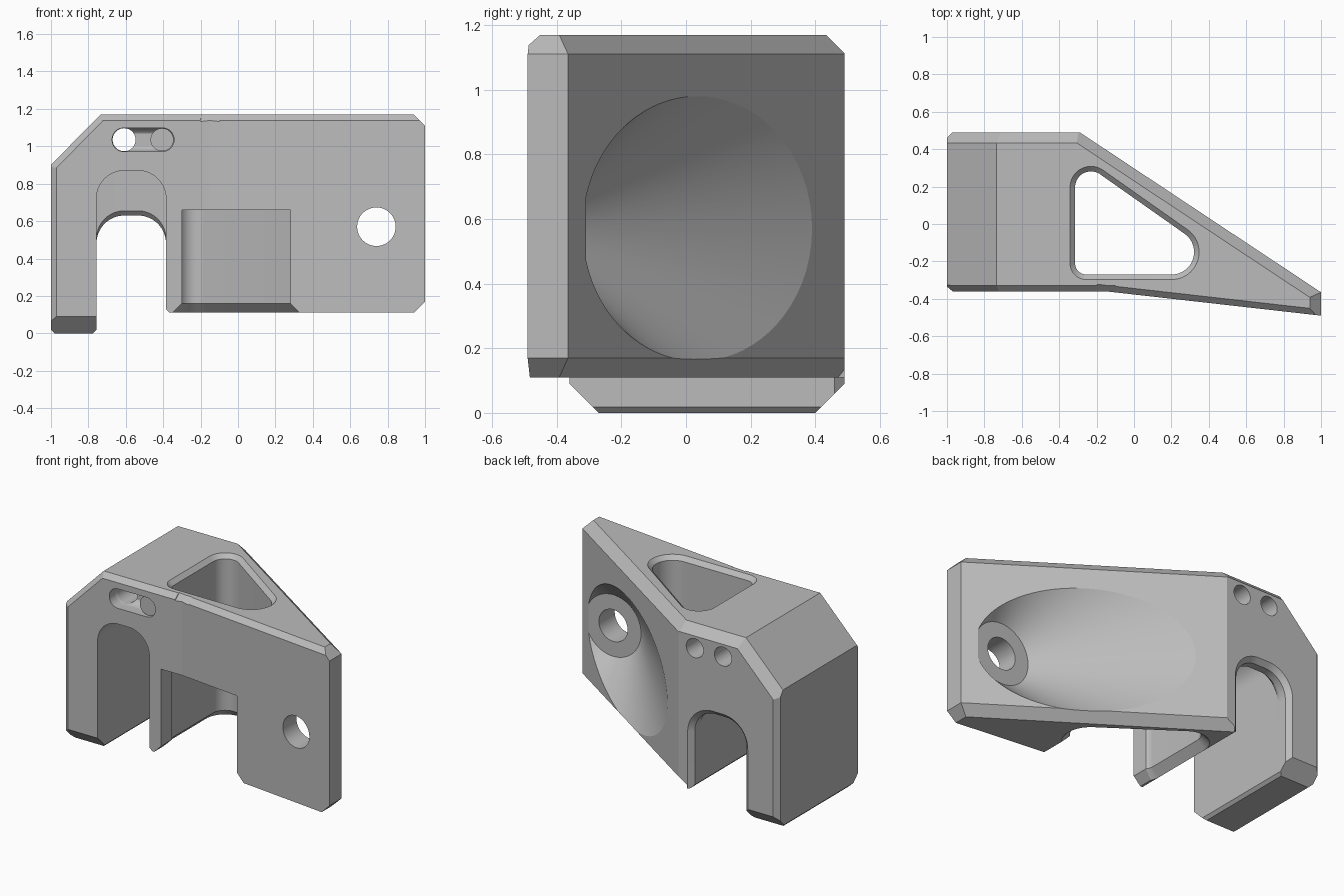
import bpy, bmesh, math
from mathutils import Vector

cube = bpy.data.objects.get("Cube")
if cube:
    bpy.data.objects.remove(cube, do_unlink=True)

grey = bpy.data.materials.new("plain grey")
grey.use_nodes = True
colour = (0.5, 0.5, 0.5, 1)
grey.diffuse_color = colour
grey.node_tree.nodes["Principled BSDF"].inputs["Base Color"].default_value = colour


def make(name, verts, faces):
    bm = bmesh.new()
    vs = [bm.verts.new(v) for v in verts]
    for f in faces:
        bm.faces.new([vs[i] for i in f])
    bmesh.ops.recalc_face_normals(bm, faces=bm.faces)
    mesh = bpy.data.meshes.new(name)
    bm.to_mesh(mesh)
    bm.free()
    mesh.materials.append(grey)
    ob = bpy.data.objects.new(name, mesh)
    bpy.context.collection.objects.link(ob)
    return ob


def loft(name, axis, rings):
    """Closed solid through (level, 2D outline) rings along y or z."""
    n = len(rings[0][1])
    verts = [(a, lv, b) if axis == "y" else (a, b, lv) for lv, ring in rings for a, b in ring]
    faces = [range(n), range(len(verts) - n, len(verts))]
    for k in range(len(rings) - 1):
        for i in range(n):
            j = (i + 1) % n
            faces.append((k * n + i, k * n + j, k * n + n + j, k * n + n + i))
    return make(name, verts, faces)


def rounded(corners, off=0):
    """Convex outline from (x, y, radius) corners, grown by off."""
    out = []
    for i, (x, y, r) in enumerate(corners):
        p = Vector((x, y))
        d1 = (Vector(corners[i - 1][:2]) - p).normalized()
        d2 = (Vector(corners[(i + 1) % len(corners)][:2]) - p).normalized()
        half = d1.angle(d2) / 2
        c = p + (d1 + d2).normalized() * r / math.sin(half)
        n1 = (p + d1 * r / math.tan(half) - c).normalized()
        n2 = (p + d2 * r / math.tan(half) - c).normalized()
        steps = math.ceil((math.pi - 2 * half) / math.radians(5.5))
        out += [tuple(c + n1.slerp(n2, s / steps) * (r + off)) for s in range(steps + 1)]
    return out


def circle(cx, cy, r, n=96):
    return [(cx + r * math.cos(math.tau * i / n), cy + r * math.sin(math.tau * i / n)) for i in range(n)]


def combine(body, other, operation="DIFFERENCE"):
    other.hide_render = True
    mod = body.modifiers.new("cut", "BOOLEAN")
    mod.operation, mod.object, mod.solver = operation, other, "EXACT"
    bpy.context.view_layer.objects.active = body
    bpy.ops.object.modifier_apply(modifier=mod.name)
    bpy.data.objects.remove(other, do_unlink=True)


def chamfer(body, a, b, u, v, ext=0.05):
    """Cut the edge a-b back by the inward vectors u and v."""
    a, b, u, v = map(Vector, (a, b, u, v))
    d = (b - a).normalized() * ext
    tri = (-(u + v), u * 1.5 - v * 0.5, v * 1.5 - u * 0.5)
    verts = [a - d + t for t in tri] + [b + d + t for t in tri]
    combine(body, make("chamfer_cutter", verts,
                       [(0, 1, 2), (3, 4, 5), (0, 1, 4, 3), (1, 2, 5, 4), (2, 0, 3, 5)]))


# Bracket body: front silhouette crossed with the plan outline
TOP, BASE, FRONT, BACK = 1.17, 0.11, -0.36, 0.49
side = [(-1.05, 0.07), (-0.98, 0), (-0.775, 0), (-0.757, 0.018), (-0.757, BASE), (0.94, BASE),
        (1.05, 0.22), (1.05, 1.06), (0.94, TOP), (-0.735, TOP), (-1.05, 0.85)]
plan = [(-1, -0.335), (-0.97, FRONT), (-0.15, FRONT), (1, -0.49), (1, -0.365),
        (-0.29, BACK), (-0.97, BACK), (-1, 0.46)]
body = loft("bracket_body", "y", [(-0.7, side), (0.7, side)])
combine(body, loft("plan_cutter", "z", [(-0.2, plan), (1.4, plan)]), "INTERSECT")

# Edge chamfers along the front and back rims
slope_in = Vector((0.71, 0, -0.7))
for y, inward, size in ((FRONT, 1, 0.032), (BACK, -1, 0.056)):
    u = (0, inward * size, 0)
    chamfer(body, (-1, y, 0.9), (-0.735, y, TOP), u, slope_in * size)
    chamfer(body, (-0.735, y, TOP), (-0.15 if inward > 0 else -0.29, y, TOP), u, (0, 0, -size))
    chamfer(body, (-1.05, y, 0), (-0.75, y, 0), (0, inward * 0.09, 0), (0, 0, 0.09))
chamfer(body, (-0.15, FRONT, TOP), (1, -0.49, TOP), (0.0034, 0.032, 0), (0, 0, -0.032))
slant_in = Vector((-0.552, -0.833, 0)) * 0.056
for z, dz in ((TOP, -0.06), (BASE, 0.06)):
    chamfer(body, (-0.29, BACK, z), (1, -0.365, z), slant_in, (0, 0, dz))


# Arched slot with a lower lip at the back
def arch(top, off=0):
    return rounded([(-0.757, -0.3, 0.005), (-0.385, -0.3, 0.005),
                    (-0.385, top, 0.15), (-0.757, top, 0.15)], off)


combine(body, loft("slot_cutter", "y", [
    (-0.7, arch(0.87)), (0.379, arch(0.87)), (0.385, arch(0.655)), (0.41, arch(0.63)),
    (0.46, arch(0.63)), (BACK, arch(0.63, 0.03)), (0.52, arch(0.63, 0.06))]))
chamfer(body, (-0.385, -0.5, BASE), (-0.385, 0.6, BASE), (0.02, 0, 0), (0, 0, 0.02))

# Triangular well through the height, rimmed at both ends
well = [(-0.315, -0.27, 0.06), (0.58, -0.27, 0.12), (-0.315, 0.36, 0.085)]
combine(body, loft("well_cutter", "z", [(z, rounded(well, off)) for z, off in (
    (0.06, 0.1), (BASE, 0.05), (0.16, 0), (1.143, 0), (TOP, 0.027), (1.2, 0.057))]))


# Front window into the well, flared at the bottom
def window(grow):
    x0, x1 = -0.3 - grow, 0.28 + grow
    return [(x0, -0.7), (x1, -0.7), (x1, -0.2), (x0, -0.2)]


combine(body, loft("window_cutter", "z", [
    (0.06, window(0.1)), (BASE, window(0.05)), (0.16, window(0)), (0.66, window(0))]))

# Conical recess and bolt hole
BX, BZ = 0.74, 0.57
combine(body, loft("cone_cutter", "y", [
    (-0.31, circle(BX, BZ, 0.2, 128)), (0.6, circle(BX, BZ, 1.083, 128))]))
combine(body, loft("bolt_cutter", "y", [(y, circle(BX, BZ, 0.103)) for y in (-0.7, 0)]))

# Rounded groove joining two small through holes
groove = [(-0.673, 0.972, 0.0625), (-0.342, 0.972, 0.0625), (-0.342, 1.098, 0.0625), (-0.673, 1.098, 0.0625)]
rings = [(-0.6, rounded(groove))]
for i in range(12):
    t = math.radians(5.5 * i)
    rings.append((-0.3 + 0.06 * math.sin(t), rounded(groove, 0.06 * (math.cos(t) - 1))))
combine(body, loft("groove_cutter", "y", rings))
for x in (-0.609, -0.406):
    combine(body, loft("pin_cutter", "y", [(y, circle(x, 1.035, 0.0615)) for y in (-0.34, 0.7)]))

# Smooth curved walls, crisp edges
bpy.ops.object.select_all(action="DESELECT")
body.select_set(True)
bpy.context.view_layer.objects.active = body
bpy.ops.object.shade_smooth_by_angle(angle=math.radians(6.2))
